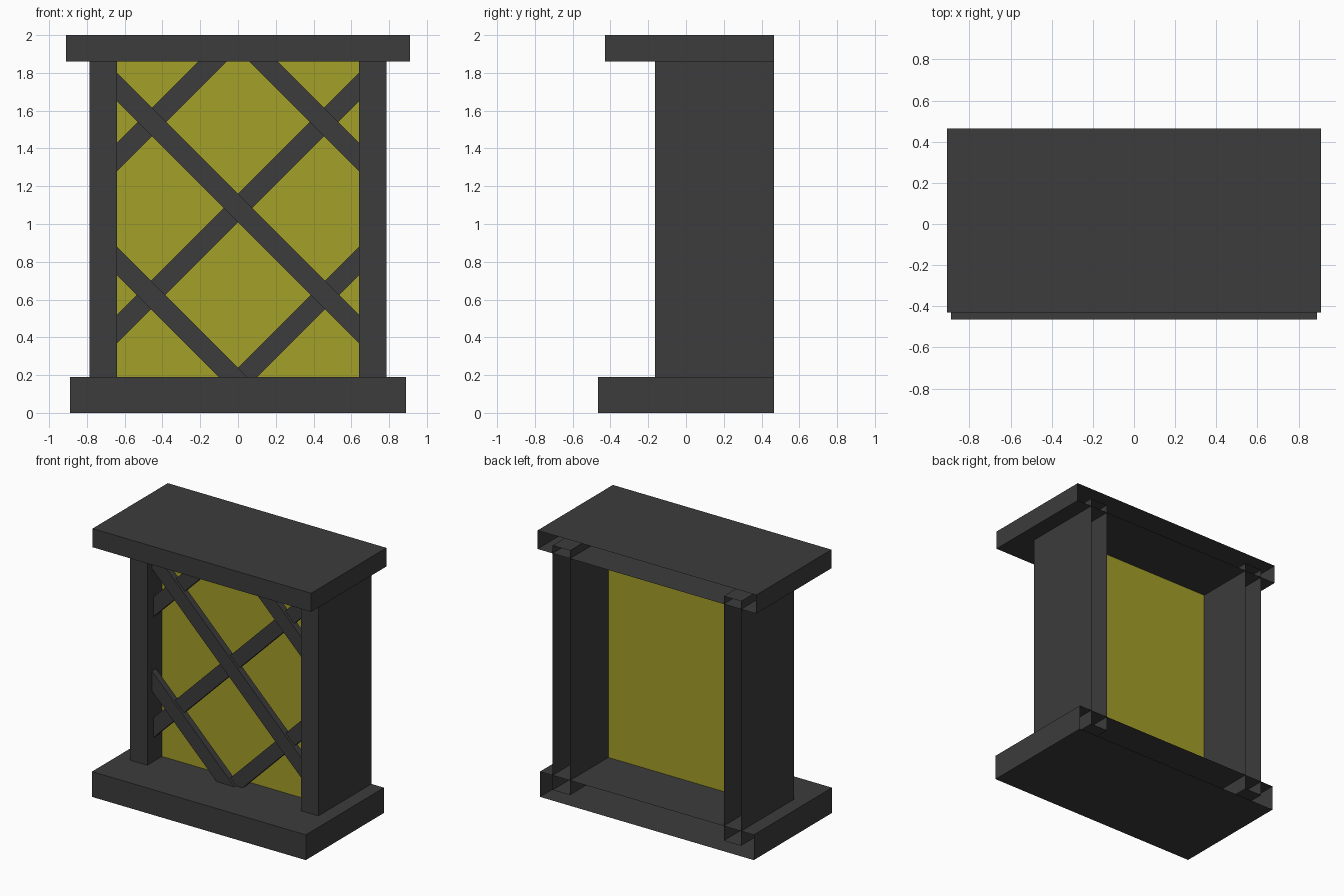
import bpy, bmesh
from mathutils import Vector, Matrix
from math import radians

if "Cube" in bpy.data.objects:
    bpy.data.objects.remove(bpy.data.objects["Cube"])

IN_X, Z0, Z1, BACK = 0.64, 0.19, 1.86, 0.465   # frame opening and open back plane


def material(name, colour):
    m = bpy.data.materials.new(name)
    m.diffuse_color = colour
    m.use_nodes = True
    m.node_tree.nodes["Principled BSDF"].inputs["Base Color"].default_value = m.diffuse_color
    return m


dark = material("dark_frame", (0.045, 0.045, 0.045, 1))
yellow = material("yellow_pane", (0.37, 0.35, 0.022, 1))


def finish(bm, name, mat):
    bmesh.ops.recalc_face_normals(bm, faces=bm.faces)
    me = bpy.data.meshes.new(name)
    bm.to_mesh(me)
    bm.free()
    me.materials.append(mat)
    ob = bpy.data.objects.new(name, me)
    bpy.context.collection.objects.link(ob)
    return ob


def cube(lo, hi):
    bm = bmesh.new()
    lo, hi = Vector(lo), Vector(hi)
    m = Matrix.Translation((lo + hi) / 2) @ Matrix.Diagonal((*(hi - lo), 1))
    bmesh.ops.create_cube(bm, size=1, matrix=m)
    return bm


def open_box(name, lo, hi):
    """Hollow box without its wall-side face."""
    bm = cube(lo, hi)
    back = [f for f in bm.faces if f.calc_center_median().y > hi[1] - 1e-4]
    bmesh.ops.delete(bm, geom=back, context='FACES')
    return finish(bm, name, dark)


# sill and header slabs
open_box("base_slab", (-0.89, -0.465, 0), (0.89, BACK, Z0))
open_box("top_slab", (-0.91, -0.43, Z1), (0.91, BACK, 2))

# side posts, ends tucked into the slabs
post = open_box("side_posts", (IN_X, -0.165, 0.08), (0.785, BACK, 1.92))
mirror = post.modifiers.new("mirror", 'MIRROR')
mirror.use_axis = (True, False, False)

# window pane: a single sheet
bm = bmesh.new()
bm.faces.new([bm.verts.new((x, 0.01, z)) for x, z in
              ((-IN_X, Z0), (IN_X, Z0), (IN_X, Z1), (-IN_X, Z1))])
finish(bm, "window_pane", yellow)


# diagonal lattice bars, trimmed to the opening
def bar(name, height, slope, y0, y1):
    bm = cube((-3, y0, -0.053), (3, y1, 0.053))
    m = Matrix.Translation((0, 0, height)) @ Matrix.Rotation(radians(-45 * slope), 4, 'Y')
    bmesh.ops.transform(bm, matrix=m, verts=bm.verts)
    for co, no in (((IN_X, 0, 0), (1, 0, 0)), ((-IN_X, 0, 0), (-1, 0, 0)),
                   ((0, 0, Z1), (0, 0, 1)), ((0, 0, Z0), (0, 0, -1))):
        bmesh.ops.bisect_plane(bm, geom=bm.verts[:] + bm.edges[:] + bm.faces[:],
                               plane_co=co, plane_no=no, clear_outer=True)
        bmesh.ops.holes_fill(bm, edges=[e for e in bm.edges if e.is_boundary])
    finish(bm, name, dark)


for i, h in enumerate((0.163, 1.085, 1.995)):
    bar(f"lattice_falling_{i}", h, -1, -0.11, -0.06)
    bar(f"lattice_rising_{i}", h, 1, -0.09, -0.04)
